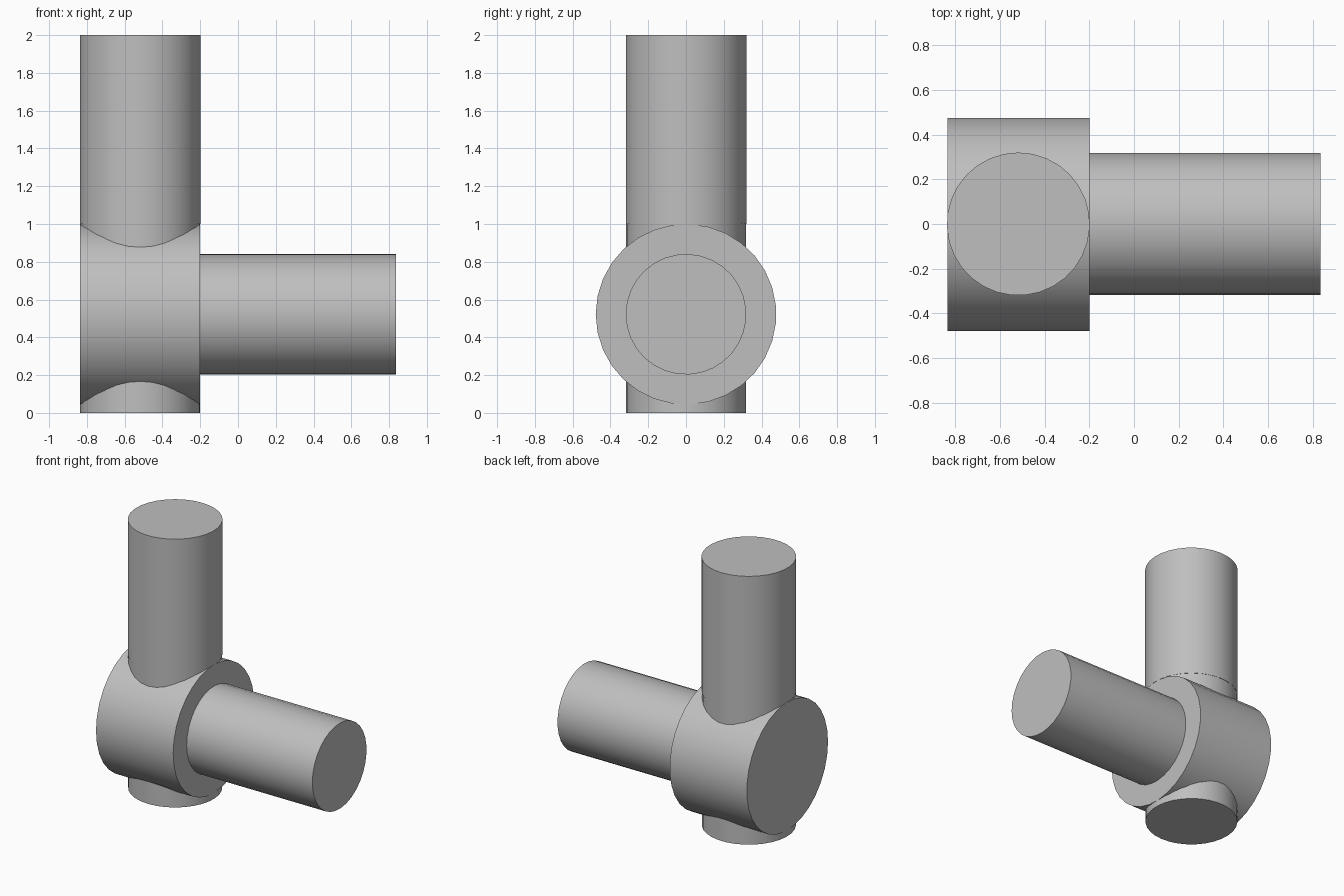
import bpy
import bmesh
from math import pi, radians
from mathutils import Matrix, Vector

default = bpy.data.objects.get("Cube")
if default:
    bpy.data.objects.remove(default, do_unlink=True)

SIDES = 31
COLUMN_X = -0.518
AXIS_Z = 0.522

# One grey finish for every part
grey = bpy.data.materials.new("plain_grey")
grey.use_nodes = True
colour = (0.52, 0.52, 0.52, 1)
grey.diffuse_color = colour
grey.node_tree.nodes["Principled BSDF"].inputs["Base Color"].default_value = colour


def cylinder(name, start, end, radius, turn=pi):
    """Capped cylinder between two points, turned about its own axis."""
    start, end = Vector(start), Vector(end)
    span = end - start
    tilt = Matrix.Rotation(pi / 2, 4, 'Y') if abs(span.x) > abs(span.z) else Matrix()
    place = Matrix.Translation((start + end) / 2) @ tilt @ Matrix.Rotation(turn, 4, 'Z')
    bm = bmesh.new()
    bmesh.ops.create_cone(bm, cap_ends=True, segments=SIDES, radius1=radius,
                          radius2=radius, depth=span.length, matrix=place)
    mesh = bpy.data.meshes.new(name)
    bm.to_mesh(mesh)
    bm.free()
    mesh.materials.append(grey)
    obj = bpy.data.objects.new(name, mesh)
    bpy.context.collection.objects.link(obj)
    bpy.ops.object.select_all(action='DESELECT')
    obj.select_set(True)
    bpy.context.view_layer.objects.active = obj
    bpy.ops.object.shade_smooth_by_angle(angle=radians(30))
    return obj


# Upright column in two lengths, the joint level with the top of the collar
cylinder("lower_column", (COLUMN_X, 0, 0), (COLUMN_X, 0, 1), 0.318)
cylinder("upper_column", (COLUMN_X, 0, 1), (COLUMN_X, 0, 2), 0.32, turn=0)

# Wide collar lying across the column, and the arm reaching out of it
cylinder("collar", (-0.836, 0, AXIS_Z), (-0.2, 0, AXIS_Z), 0.478)
cylinder("side_arm", (-0.21, 0, AXIS_Z), (0.836, 0, AXIS_Z), 0.319)
